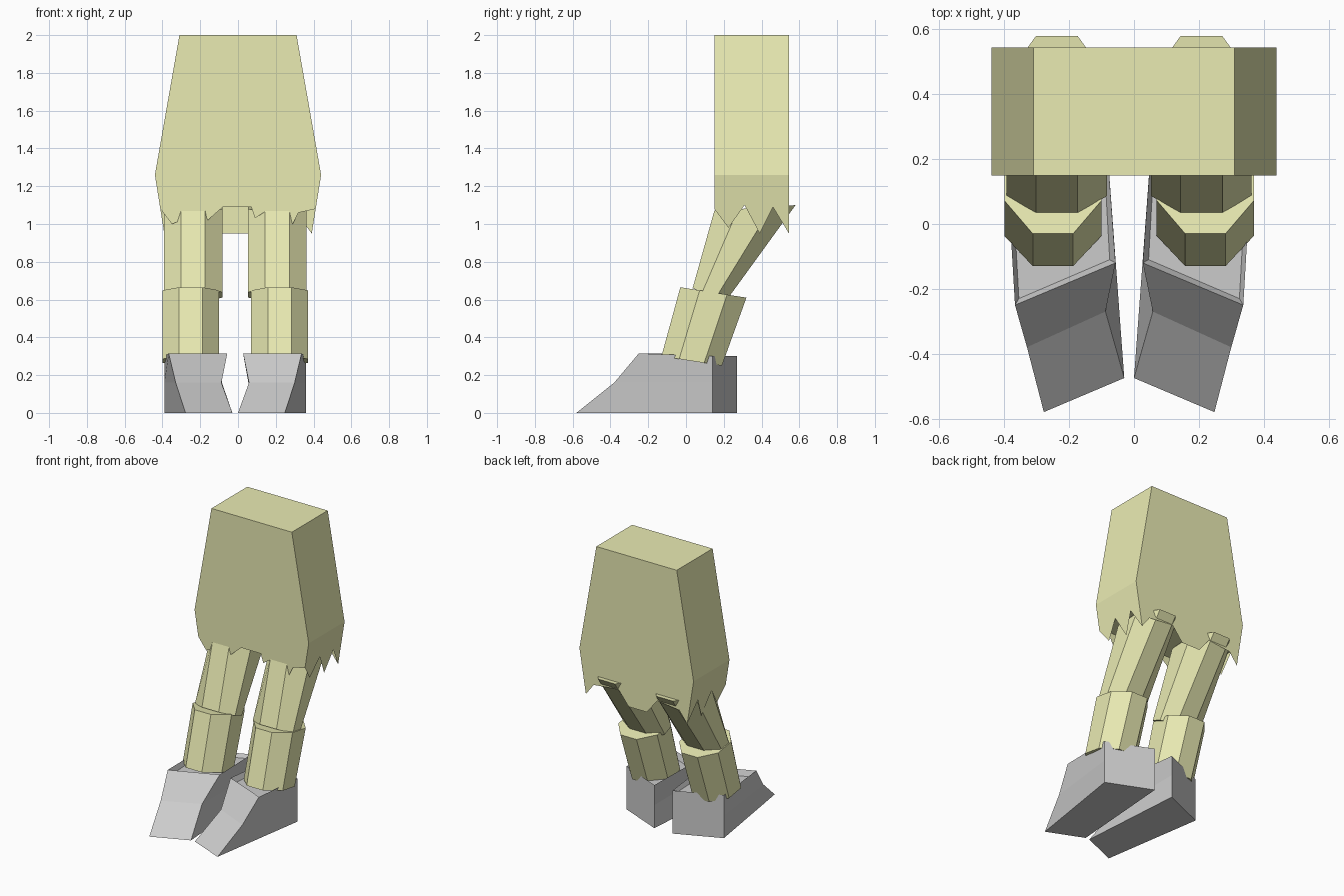
import bpy, math

if "Cube" in bpy.data.objects:
    bpy.data.objects.remove(bpy.data.objects["Cube"])

cloth = bpy.data.materials.new("pale_yellow")
cloth.diffuse_color = (0.82, 0.83, 0.45, 1)
cloth.use_nodes = True
cloth.node_tree.nodes["Principled BSDF"].inputs["Base Color"].default_value = cloth.diffuse_color
AXIS = -0.015  # the legs mirror about a slightly shifted plane


def make(name, verts, faces, mat=None):
    me = bpy.data.meshes.new(name)
    me.from_pydata(verts, [], faces)
    me.update()
    ob = bpy.data.objects.new(name, me)
    bpy.context.collection.objects.link(ob)
    if mat:
        me.materials.append(mat)
    return ob


def loft(name, rings, side, mat=None):
    """Skin closed rings (bottom to top, counter-clockwise), cap both ends, place on one side."""
    n = len(rings[0])
    verts = [(AXIS + side * x, y, z) for r in rings for x, y, z in r]
    faces = [tuple(range(n))[::-1]]
    for k in range(len(rings) - 1):
        for i in range(n):
            j = (i + 1) % n
            faces.append((k*n + i, k*n + j, k*n + n + j, k*n + n + i))
    faces.append(tuple(range((len(rings) - 1) * n, len(rings) * n)))
    if side < 0:
        faces = [f[::-1] for f in faces]
    return make(name, verts, faces, mat)


def octagon(cx, hw, front, back):
    """Octagon with a flat front; front and back are (y, z), so the ring can tilt."""
    pts = []
    for i in range(8):
        a = math.radians(22.5 + 45 * i)
        s = math.sin(a) / math.cos(math.radians(22.5))
        t = (s + 1) / 2
        pts.append((cx + hw * math.cos(a) / math.cos(math.radians(22.5)),
                    front[0] + t * (back[0] - front[0]),
                    front[1] + t * (back[1] - front[1])))
    return pts


# Torso with a ragged hem
Y0, Y1, WIDE = 0.15, 0.545, 1.26


def hem_x(z):
    return 0.44 - (WIDE - z) * 0.16


front_hem = [(-0.35, 1.0), (-0.30, 1.02), (-0.28, 1.07), (-0.18, 1.06), (-0.16, 1.02),
             (-0.08, 1.09), (0.07, 1.09), (0.09, 1.03), (0.15, 1.07), (0.26, 1.07),
             (0.29, 1.0), (0.32, 1.06)]
side_hem = [(0.225, 0.98), (0.31, 1.1), (0.39, 0.95), (0.46, 1.09)]
back_hem = [(0.33, 1.03), (0.14, 1.05), (0.06, 0.95), (-0.08, 0.95), (-0.16, 1.05), (-0.33, 1.03)]

verts = []


def add(*p):
    verts.append(p)
    return len(verts) - 1


corners = [(-1, Y0), (1, Y0), (1, Y1), (-1, Y1)]
top = [add(s * 0.31, y, 2.0) for s, y in corners]
mid = [add(s * 0.44, y, WIDE) for s, y in corners]
low = [add(s * hem_x(z), y, z) for (s, y), z in zip(corners, (1.08, 1.08, 0.95, 0.95))]
cap = [add(s * hem_x(1.1), y, 1.1) for s, y in corners]
hems = [[add(x, Y0, z) for x, z in front_hem],
        [add(hem_x(z), y, z) for y, z in side_hem],
        [add(x, Y1, z) for x, z in back_hem],
        [add(-hem_x(z), y, z) for y, z in reversed(side_hem)]]
faces = [tuple(top), tuple(cap[::-1])]
for i in range(4):
    j = (i + 1) % 4
    faces.append((mid[i], mid[j], top[j], top[i]))
    faces.append((mid[i], low[i], *hems[i], low[j], mid[j]))
make("torso", verts, faces, cloth)

# Legs and feet on both sides
for side, label in ((1, "right"), (-1, "left")):
    loft("upper_leg_" + label,
         [octagon(0.223, 0.155, (0.035, 0.66), (0.21, 0.59)),
          octagon(0.223, 0.155, (0.15, 1.07), (0.58, 1.1))], side, cloth)
    loft("lower_leg_" + label,
         [octagon(0.235, 0.15, (-0.13, 0.30), (0.19, 0.25)),
          octagon(0.235, 0.15, (-0.03, 0.665), (0.32, 0.61))], side, cloth)
    # wedge foot: sole, waist, rim, and slightly sunken top
    heel = [(0.375, 0.14), (0.07, 0.27)]
    outlines = [([(0.015, -0.475), (0.263, -0.58)], 0),
                ([(0.073, -0.27), (0.315, -0.38)], 0.16),
                ([(0.042, -0.12), (0.352, -0.25)], 0.315)]
    rings = [[(x, y, z) for x, y in toe] + [(x, y, min(z, 0.3)) for x, y in heel]
             for toe, z in outlines]
    rings.append([(0.06, -0.11, 0.275), (0.34, -0.23, 0.275),
                  (0.36, 0.13, 0.275), (0.08, 0.25, 0.275)])
    loft("foot_" + label, rings, side)
